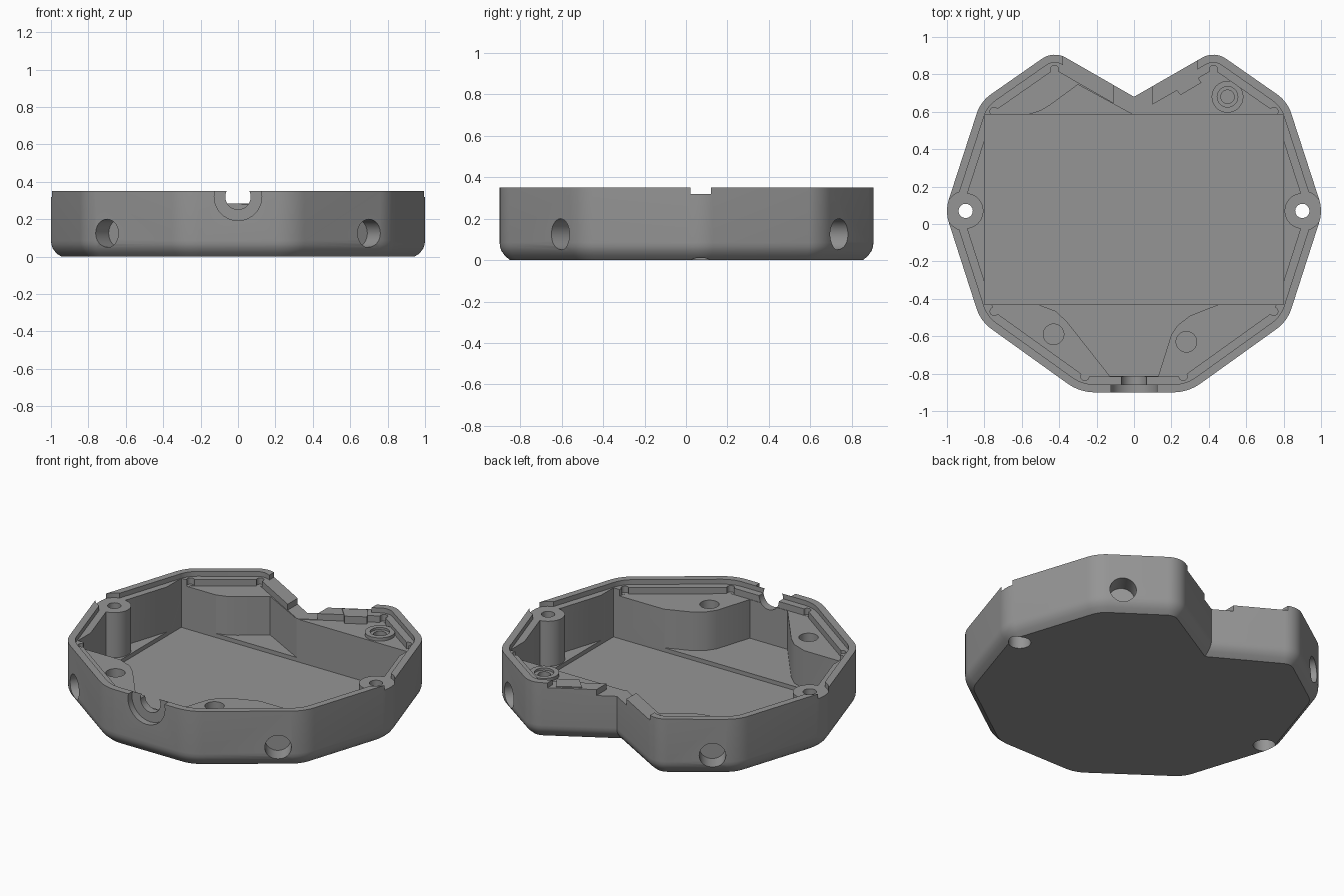
import bpy, bmesh, math
from mathutils import Vector

if "Cube" in bpy.data.objects:
    bpy.data.objects.remove(bpy.data.objects["Cube"])

grey = bpy.data.materials.new("grey plastic")
grey.diffuse_color = (0.3, 0.3, 0.3, 1)
grey.use_nodes = True
grey.node_tree.nodes["Principled BSDF"].inputs["Base Color"].default_value = grey.diffuse_color

# Sharp outline corners (counter-clockwise) and their rounding radii
half = [(0.29, -0.9, 0.25), (0.82, -0.52, 0.22), (1.01, 0.07, 0.2), (0.82, 0.655, 0.2), (0.43, 0.927, 0.12)]
corners = half + [(0, 0.68, 0)] + [(-x, y, r) for x, y, r in reversed(half)]
SHARP = [Vector(c[:2]) for c in corners]
RADII = [c[2] for c in corners]


def inset(d):
    """Move every edge of the outline inward by d."""
    out = []
    for i, p in enumerate(SHARP):
        a = (p - SHARP[i - 1]).normalized()
        b = (SHARP[(i + 1) % len(SHARP)] - p).normalized()
        na, nb = Vector((-a.y, a.x)), Vector((-b.y, b.x))
        out.append(p + (na + nb) * (d / (1 + na.dot(nb))))
    return out


def rounded(d, seg=8):
    """Inset outline with filleted corners."""
    pts, out = inset(d), []
    for i, p in enumerate(pts):
        r = RADII[i] - d
        if RADII[i] == 0:
            out.append(p)
            continue
        a = (pts[i - 1] - p).normalized()
        b = (pts[(i + 1) % len(pts)] - p).normalized()
        h = a.angle(b) / 2
        c = p + (a + b).normalized() * (r / math.sin(h))
        s, e = p + a * (r / math.tan(h)) - c, p + b * (r / math.tan(h)) - c
        turn = math.pi - 2 * h
        for k in range(seg + 1):
            t = k / seg
            v = (s * math.sin((1 - t) * turn) + e * math.sin(t * turn)) / math.sin(turn)
            out.append(c + v)
    return out


def loft(name, rings):
    """Closed solid through rings given as (points, z)."""
    bm = bmesh.new()
    rows = [[bm.verts.new((p[0], p[1], z)) for p in pts] for pts, z in rings]
    n = len(rows[0])
    for lo, hi in zip(rows, rows[1:]):
        for i in range(n):
            j = (i + 1) % n
            bm.faces.new((lo[i], lo[j], hi[j], hi[i]))
    bm.faces.new(rows[0][::-1])
    bm.faces.new(rows[-1])
    bmesh.ops.recalc_face_normals(bm, faces=bm.faces)
    me = bpy.data.meshes.new(name)
    bm.to_mesh(me)
    bm.free()
    ob = bpy.data.objects.new(name, me)
    bpy.context.collection.objects.link(ob)
    me.materials.append(grey)
    return ob


def prism(name, pts, z0, z1):
    return loft(name, [(pts, z0), (pts, z1)])


def box(x0, x1, y0, y1, z0, z1):
    return prism("cutter", [(x0, y0), (x1, y0), (x1, y1), (x0, y1)], z0, z1)


def disc(name, x, y, r, z0, z1, n=32):
    ring = [(x + r * math.cos(2 * math.pi * k / n), y + r * math.sin(2 * math.pi * k / n)) for k in range(n)]
    return prism(name, ring, z0, z1)


def rod(p, direction, r, length):
    """Cylinder starting at p and running along direction."""
    ob = disc("cutter", 0, 0, r, 0, length, 40)
    ob.rotation_euler = Vector(direction).to_track_quat('Z', 'Y').to_euler()
    ob.location = p
    return ob


def cut(ob, cutter):
    """Subtract cutter from ob and remove it."""
    m = ob.modifiers.new("cut", 'BOOLEAN')
    m.operation, m.solver, m.object = 'DIFFERENCE', 'EXACT', cutter
    cutter.hide_render = True
    bpy.context.view_layer.objects.active = ob
    bpy.ops.object.modifier_apply(modifier=m.name)
    bpy.data.objects.remove(cutter)


# Outer shell with softened bottom edge
shell = loft("case_shell", [(rounded(d), z) for d, z in
             [(0.05, 0), (0.025, 0.022), (0.009, 0.045), (0.002, 0.065), (0, 0.085), (0, 0.35)]])

# Main cavity, shelves and pockets, leaving the screw posts standing
inner = inset(0.085)
hollows = [
    prism("cutter", inner, 0.28, 0.6),
    prism("cutter", [(0.921, 0.07), (0.754, 0.585), (-0.754, 0.585), (-0.921, 0.07), (-0.76, -0.43), (0.76, -0.43)],
          0.04, 0.61),
    box(-0.8, 0.8, -0.43, 0.585, 0.015, 0.62),
    prism("cutter", [(-0.56, 0.57), (-0.56, 0.586), (-0.5, 0.605), (-0.45, 0.635), (-0.3, 0.745), (-0.005, 0.584),
                     (-0.005, 0.57)], 0.04, 0.63),
    prism("cutter", [(-0.13, -0.812), (0.13, -0.812), (0.2, -0.59), (0.235, -0.54), (0.3, -0.49), (0.44, -0.435),
                     (0.48, -0.42), (-0.53, -0.42), (-0.5, -0.435), (-0.42, -0.465), (-0.36, -0.52)], 0.04, 0.64)]
for h in hollows:
    for s in (-1, 1):
        cut(h, disc("cutter", s * 0.9, 0.07, 0.095, -0.1, 0.32))
    cut(shell, h)

# Stepped rim and its gaps
cut(shell, prism("cutter", rounded(0.042), 0.32, 0.65))
cut(shell, box(-0.38, 0.34, 0.6, 1, 0.32, 0.66))
cut(shell, box(-0.11, 0.1, 0.57, 1, 0.283, 0.67))

# Corner reliefs in the step
for i, p in enumerate(inner):
    if i not in (2, 5, 8):
        cut(shell, disc("cutter", p.x, p.y, 0.022, 0.281, 0.68, 16))

for s in (-1, 1):
    # Screw posts: open rim, through hole, counterbore
    cut(shell, disc("cutter", s * 0.9, 0.07, 0.106, 0.32, 0.6, 48))
    cut(shell, disc("cutter", s * 0.9, 0.07, 0.038, -0.1, 0.6))
    cut(shell, disc("cutter", s * 0.9, 0.07, 0.063, -0.1, 0.12))
    # Round sockets in the four diagonal walls
    for y, d in ((-0.606, -1), (0.739, 1)):
        n = Vector((s * 0.58, d * 0.814, 0)).normalized()
        cut(shell, rod(Vector((s * 0.7, y, 0.125)) - n * 0.12, n, 0.075, 0.4))

# Blind holes in the front shelves
for x, y in ((-0.43, -0.59), (0.28, -0.63)):
    cut(shell, disc("cutter", x, y, 0.055, 0.12, 0.6))

# Cable opening in the front wall
cut(shell, rod((0, -1, 0.32), (0, 1, 0), 0.127, 0.14))
cut(shell, rod((0, -1, 0.32), (0, 1, 0), 0.068, 0.25))

# Raised ring and block on the back right shelf
ring = disc("shelf_ring", 0.5, 0.68, 0.085, 0.25, 0.3)
cut(ring, disc("cutter", 0.5, 0.68, 0.055, 0.286, 0.4))
cut(ring, disc("cutter", 0.5, 0.68, 0.036, 0.1, 0.4))
cut(shell, disc("cutter", 0.5, 0.68, 0.036, 0.12, 0.6))
block = prism("shelf_block", [(0.25, 0.69), (0.36, 0.755), (0.305, 0.84), (0.18, 0.765)], 0.25, 0.325)

for ob in (shell, ring):
    bpy.ops.object.select_all(action='DESELECT')
    ob.select_set(True)
    bpy.context.view_layer.objects.active = ob
    bpy.ops.object.shade_smooth_by_angle(angle=math.radians(28))
